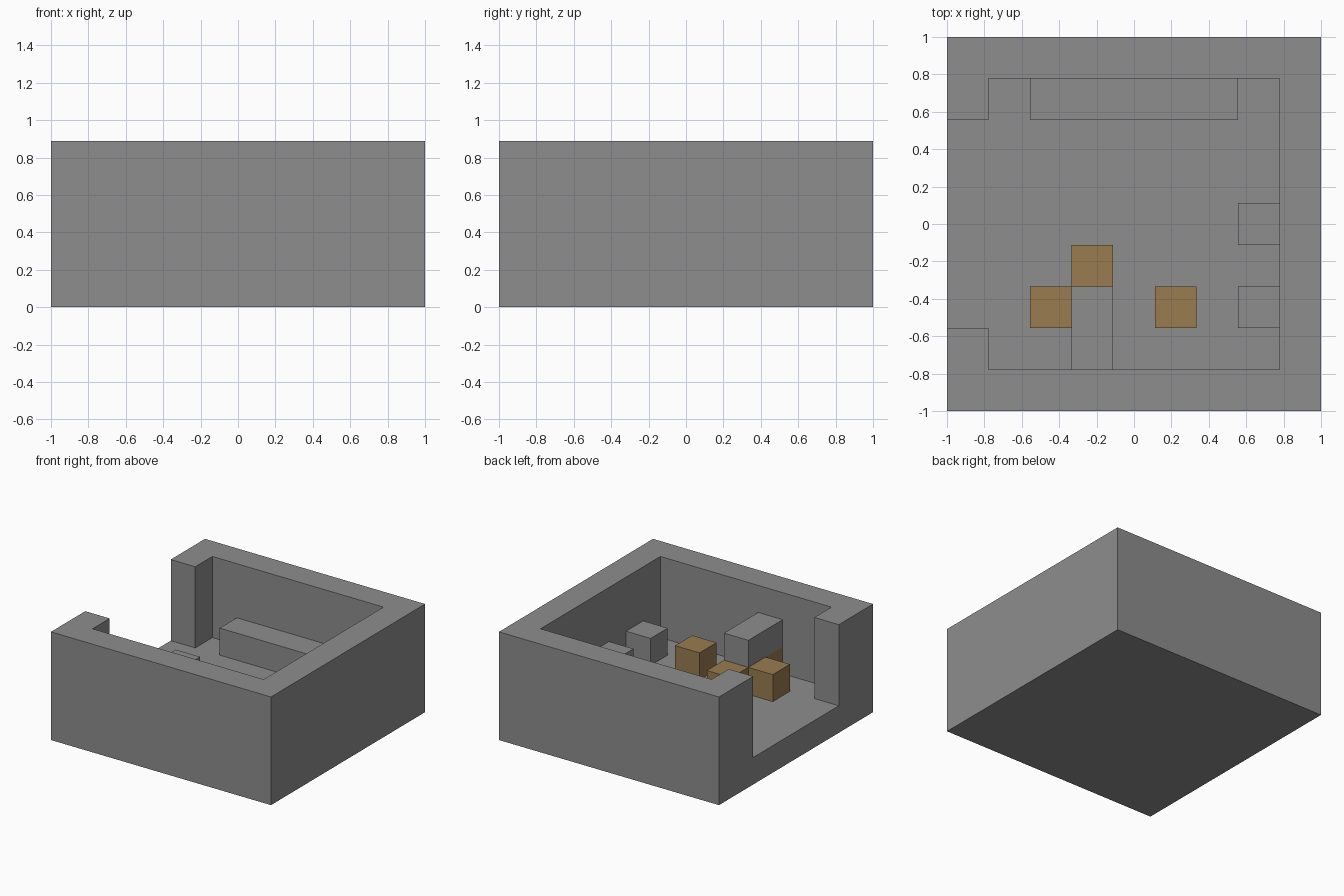
import bpy
import bmesh

U = 2 / 9  # one grid cell

cube = bpy.data.objects.get("Cube")
if cube:
    bpy.data.objects.remove(cube, do_unlink=True)


def make_material(name, rgb):
    mat = bpy.data.materials.new(name)
    mat.use_nodes = True
    mat.diffuse_color = (*rgb, 1)
    bsdf = next(n for n in mat.node_tree.nodes if n.type == 'BSDF_PRINCIPLED')
    bsdf.inputs["Base Color"].default_value = (*rgb, 1)
    return mat


stone = make_material("grey stone", (0.27, 0.27, 0.27))
wood = make_material("brown wood", (0.32, 0.20, 0.08))


def prism(name, outline, z0, z1, mat):
    """Extrude an outline given in grid cells from the centre."""
    bm = bmesh.new()
    base = bm.faces.new([bm.verts.new((x * U, y * U, z0 * U)) for x, y in outline])
    top = bmesh.ops.extrude_face_region(bm, geom=[base])["geom"]
    verts = [v for v in top if isinstance(v, bmesh.types.BMVert)]
    bmesh.ops.translate(bm, verts=verts, vec=(0, 0, (z1 - z0) * U))
    bmesh.ops.recalc_face_normals(bm, faces=bm.faces)
    mesh = bpy.data.meshes.new(name)
    bm.to_mesh(mesh)
    bm.free()
    mesh.materials.append(mat)
    obj = bpy.data.objects.new(name, mesh)
    bpy.context.collection.objects.link(obj)
    return obj


def box(name, x0, x1, y0, y1, z0, z1, mat):
    return prism(name, [(x0, y0), (x1, y0), (x1, y1), (x0, y1)], z0, z1, mat)


# Solid block hollowed by a room with a wide opening on the -x side
shell = box("walls_and_floor", -4.5, 4.5, -4.5, 4.5, 0, 4, stone)
room = prism("room_cutter",
             [(3.5, -3.5), (3.5, 3.5), (-3.5, 3.5), (-3.5, 2.5),
              (-5.5, 2.5), (-5.5, -2.5), (-3.5, -2.5), (-3.5, -3.5)],
             1, 5, stone)
cut = shell.modifiers.new("room", 'BOOLEAN')
cut.operation = 'DIFFERENCE'
cut.solver = 'EXACT'
cut.object = room

# Apply the cut and drop the cutter
bpy.context.view_layer.update()
hollow = bpy.data.meshes.new_from_object(
    shell.evaluated_get(bpy.context.evaluated_depsgraph_get()))
shell.modifiers.clear()
shell.data = hollow
bpy.data.objects.remove(room, do_unlink=True)

# Stone furniture along the walls
box("back_bench", -2.5, 2.5, 2.5, 3.5, 1, 2, stone)
box("side_stool_back", 2.5, 3.5, -0.5, 0.5, 1, 2, stone)
box("side_stool_front", 2.5, 3.5, -2.5, -1.5, 1, 2, stone)

# Counter: wooden base with a stone top
box("counter_base", -1.5, -0.5, -3.5, -1.5, 1, 2, wood)
box("counter_top", -1.5, -0.5, -3.5, -1.5, 2, 3, stone)

# Wooden crates around the counter
for name, x, y in (("crate_outer", -2, -2), ("crate_middle", -1, -1),
                   ("crate_inner", 1, -2)):
    box(name, x - 0.5, x + 0.5, y - 0.5, y + 0.5, 1, 2, wood)
